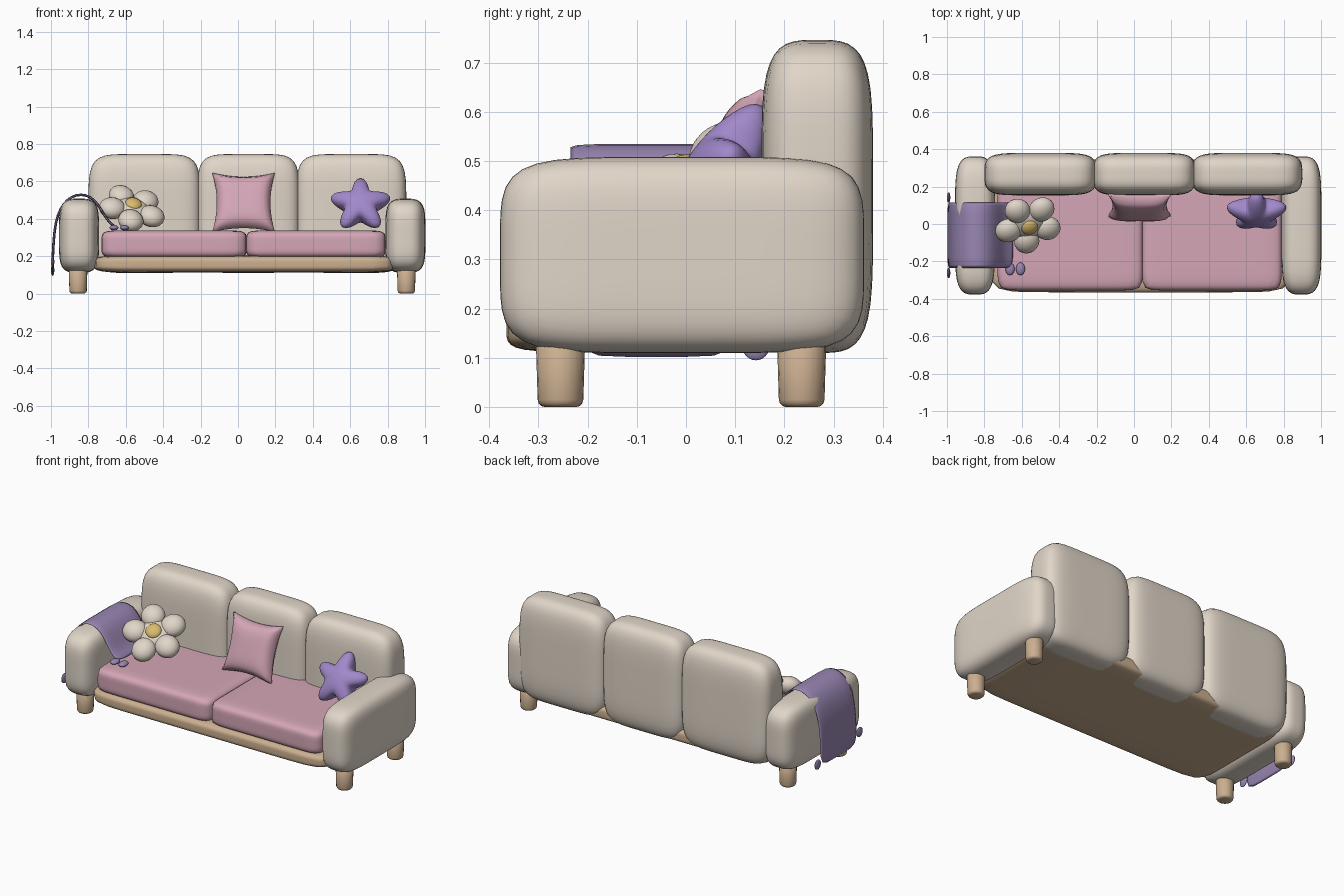
import bpy, bmesh
from math import radians, sin, cos, pi, copysign
from mathutils import Vector, Matrix

if "Cube" in bpy.data.objects:
    bpy.data.objects.remove(bpy.data.objects["Cube"])


def material(name, rgb):
    m = bpy.data.materials.new(name)
    m.diffuse_color = (*rgb, 1)
    m.use_nodes = True
    m.node_tree.nodes["Principled BSDF"].inputs["Base Color"].default_value = m.diffuse_color
    return m


CREAM = material("cream fabric", (0.75, 0.67, 0.58))
PINK = material("pink fabric", (0.66, 0.38, 0.47))
PURPLE = material("purple fabric", (0.36, 0.25, 0.60))
LILAC = material("lilac blanket", (0.32, 0.24, 0.45))
WOOD = material("pale wood", (0.60, 0.43, 0.28))
YELLOW = material("yellow fabric", (0.70, 0.50, 0.15))


def finish(name, bm, mat, loc=(0, 0, 0), rot=(0, 0, 0)):
    bmesh.ops.recalc_face_normals(bm, faces=bm.faces)
    for f in bm.faces:
        f.smooth = True
    me = bpy.data.meshes.new(name)
    bm.to_mesh(me)
    bm.free()
    me.materials.append(mat)
    ob = bpy.data.objects.new(name, me)
    bpy.context.collection.objects.link(ob)
    ob.location = loc
    ob.rotation_euler = [radians(a) for a in rot]
    return ob


def cube_grid(cuts):
    bm = bmesh.new()
    bmesh.ops.create_cube(bm, size=2)
    bmesh.ops.subdivide_edges(bm, edges=bm.edges[:], cuts=cuts, use_grid_fill=True)
    return bm


def padded(name, lo, hi, power, mat, cuts=13):
    """Puffy box filling lo..hi; a higher power per axis means a flatter side."""
    lo, hi = Vector(lo), Vector(hi)
    mid, half = (lo + hi) / 2, (hi - lo) / 2
    bm = cube_grid(cuts)
    for v in bm.verts:
        a, b = 0.0, 1.0
        for _ in range(25):
            t = (a + b) / 2
            if sum(abs(c * t) ** p for c, p in zip(v.co, power)) > 1:
                b = t
            else:
                a = t
        v.co = Vector([c * a * h for c, h in zip(v.co, half)])
    return finish(name, bm, mat, mid)


def ball(bm, loc, size, turn=0.0):
    m = Matrix.Translation(loc) @ Matrix.Rotation(turn, 4, 'Z') @ Matrix.Diagonal((*size, 1))
    bmesh.ops.create_uvsphere(bm, u_segments=20, v_segments=12, radius=1, matrix=m)


# wooden base
padded("base", (-0.77, -0.365, 0.112), (0.84, 0.345, 0.205), (14, 10, 4), WOOD)

# seat cushions
for i, (x0, x1) in enumerate([(-0.73, 0.047), (0.043, 0.79)]):
    padded(f"seat_cushion_{i + 1}", (x0, -0.355, 0.19), (x1, 0.24, 0.338), (16, 12, 5), PINK)

# back cushions
for i, (x0, x1) in enumerate([(-0.80, -0.20), (-0.22, 0.33), (0.31, 0.90)]):
    padded(f"back_cushion_{i + 1}", (x0, 0.153, 0.11), (x1, 0.38, 0.746), (6, 3.6, 5), CREAM)

# arms and legs
for side, x in (("left", -0.85), ("right", 0.895)):
    padded(f"{side}_arm", (x - 0.107, -0.378, 0.11), (x + 0.107, 0.362, 0.508),
           (3.2, 5.5, 5), CREAM)
    for end, y in (("front", -0.255), ("back", 0.235)):
        bm = bmesh.new()
        bmesh.ops.create_cone(bm, cap_ends=True, segments=20, radius1=0.046, radius2=0.052,
                              depth=0.2, matrix=Matrix.Translation((0, 0, 0.1)))
        rim = [e for e in bm.edges if all(v.co.z < 0.01 for v in e.verts)]
        bmesh.ops.bevel(bm, geom=rim, offset=0.015, segments=3, profile=0.5, affect='EDGES')
        finish(f"{side}_{end}_leg", bm, WOOD, (x + copysign(0.005, x), y, 0))

# square pillow with pinched corners
bm = cube_grid(15)
for v in bm.verts:
    u, w, t = v.co
    puff = ((1 - u ** 4) * (1 - w ** 4)) ** 0.5
    v.co = (0.167 * u * (1 - 0.14 * (1 - w * w)), 0.167 * w * (1 - 0.14 * (1 - u * u)),
            t * (0.006 + 0.055 * puff))
finish("square_pillow", bm, PINK, (0.03, 0.10, 0.487), (70, 0, 0))

# star pillow
bm = bmesh.new()
bmesh.ops.create_uvsphere(bm, u_segments=60, v_segments=20, radius=1)
for v in bm.verts:
    a = Vector((v.co.x, v.co.y)).angle_signed(Vector((1, 0)), 0)
    r = 0.128 + 0.038 * cos(5 * (a - pi / 2)) * (v.co.x ** 2 + v.co.y ** 2)
    v.co = (v.co.x * r, v.co.y * r, v.co.z * 0.07)
finish("star_pillow", bm, PURPLE, (0.655, 0.065, 0.472), (58, 0, 0))

# flower pillow: five petals around a yellow centre
FLOWER, TILT = (-0.565, 0.0, 0.455), (35, 14, 0)
bm = bmesh.new()
ball(bm, (0, 0, 0), (0.09, 0.09, 0.04))
for i in range(5):
    a = radians(-14 + 72 * i)
    ball(bm, (0.112 * cos(a), 0.112 * sin(a), 0), (0.072, 0.068, 0.052), a)
finish("flower_petals", bm, CREAM, FLOWER, TILT)
bm = bmesh.new()
ball(bm, (0, 0, 0.03), (0.046, 0.046, 0.026))
finish("flower_centre", bm, YELLOW, FLOWER, TILT)

# blanket draped over the left arm
path = [(-0.992, 0.097), (-0.99, 0.22), (-0.982, 0.34), (-0.965, 0.42), (-0.935, 0.48),
        (-0.89, 0.52), (-0.84, 0.532), (-0.79, 0.52), (-0.75, 0.48), (-0.715, 0.42),
        (-0.685, 0.375), (-0.645, 0.35)]
bm = bmesh.new()
rows = [[bm.verts.new((x, y, z)) for y in (-0.24, -0.12, 0.0, 0.12)] for x, z in path]
for r0, r1 in zip(rows, rows[1:]):
    for k in range(3):
        bm.faces.new((r0[k], r0[k + 1], r1[k + 1], r1[k]))
blanket = finish("blanket", bm, LILAC)
thick = blanket.modifiers.new("thickness", 'SOLIDIFY')
thick.thickness = 0.014
thick.offset = 0
smooth = blanket.modifiers.new("smooth", 'SUBSURF')
smooth.levels = smooth.render_levels = 1

# blanket tassels
bm = bmesh.new()
for x in (-0.663, -0.607):
    ball(bm, (x, -0.24, 0.352), (0.024, 0.034, 0.014))
for y, z in ((-0.262, 0.17), (0.142, 0.125)):
    ball(bm, (-0.991, y, z), (0.009, 0.028, 0.03))
finish("blanket_tassels", bm, LILAC)
